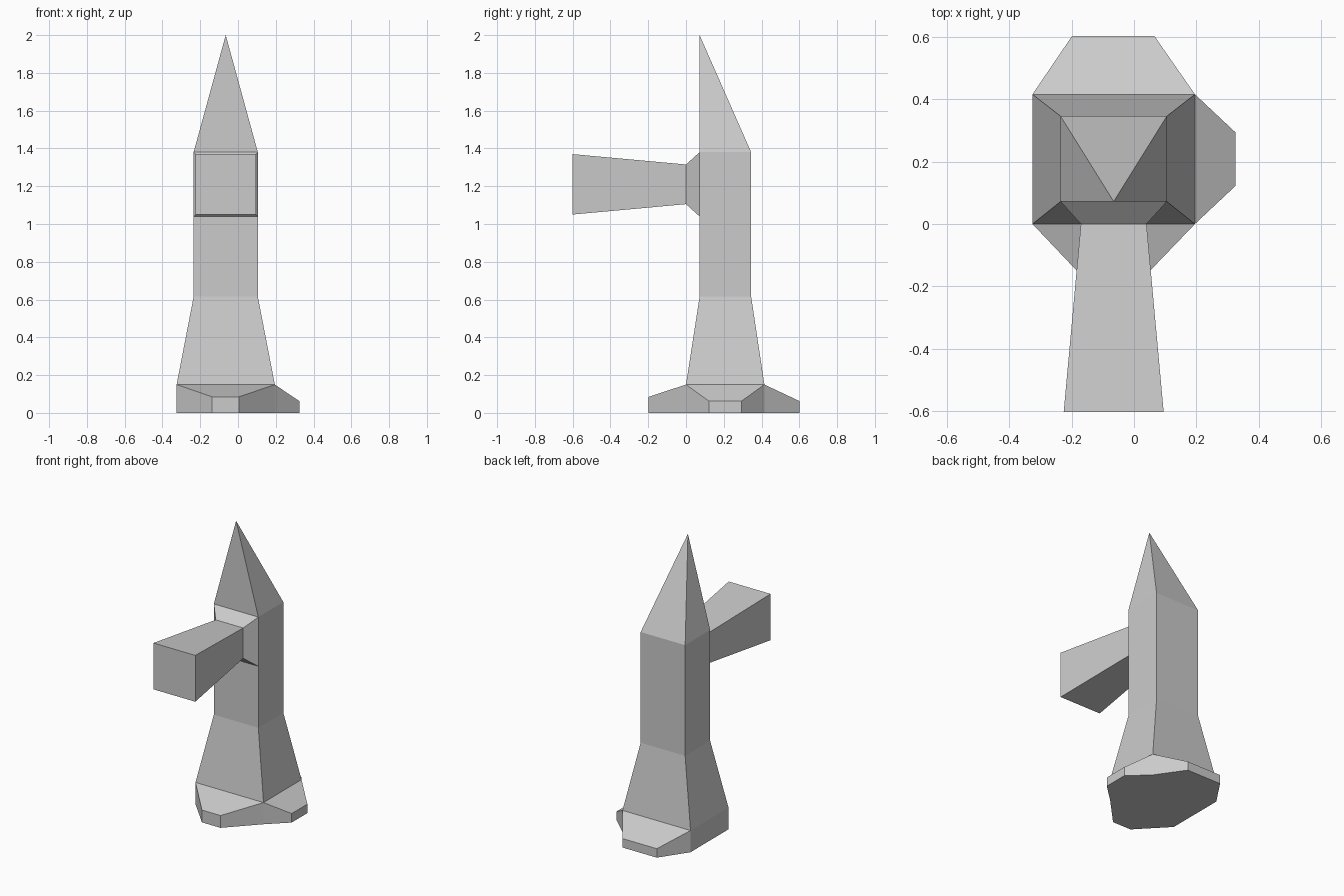
import bpy, bmesh
from mathutils import Vector

if "Cube" in bpy.data.objects:
    bpy.data.objects.remove(bpy.data.objects["Cube"])

bm = bmesh.new()


def fit(verts, lo, hi):
    """Remap verts from their own bounding box to the box lo..hi."""
    old = [v.co.copy() for v in verts]
    for axis in range(3):
        a = min(c[axis] for c in old)
        b = max(c[axis] for c in old)
        for v, c in zip(verts, old):
            t = (c[axis] - a) / (b - a) if b - a > 1e-6 else 0
            v.co[axis] = lo[axis] + t * (hi[axis] - lo[axis])


def face_at(point):
    p = Vector(point)
    return min(bm.faces, key=lambda f: (f.calc_center_median() - p).length)


def extrude(face, lo, hi):
    new = bmesh.ops.extrude_discrete_faces(bm, faces=[face])["faces"][0]
    fit(list(new.verts), lo, hi)
    return new


# Plinth block
cube = bmesh.ops.create_cube(bm, size=1)
fit(cube["verts"], (-0.325, 0, 0), (0.195, 0.415, 0.15))

# Flared base, shaft and pointed top
top = face_at((-0.065, 0.21, 0.15))
for z in (0.615, 1.04, 1.38):
    top = extrude(top, (-0.235, 0.072, z), (0.105, 0.345, z))
tip = (-0.065, 0.072, 2.0)
top = extrude(top, tip, tip)
bmesh.ops.remove_doubles(bm, verts=bm.verts[:], dist=1e-4)

# Front arm: narrow neck, then widening outward
arm = face_at((-0.065, 0.072, 1.21))
arm = extrude(arm, (-0.17, 0, 1.105), (0.04, 0, 1.315))
extrude(arm, (-0.225, -0.602, 1.05), (0.095, -0.602, 1.37))

# Tapered feet on the front, right and back
for centre, lo, hi in (
    ((-0.065, 0, 0.075), (-0.137, -0.198, 0), (0.005, -0.198, 0.085)),
    ((0.195, 0.21, 0.075), (0.325, 0.122, 0), (0.325, 0.293, 0.062)),
    ((-0.065, 0.415, 0.075), (-0.198, 0.602, 0), (0.065, 0.602, 0.062)),
):
    extrude(face_at(centre), lo, hi)

bmesh.ops.recalc_face_normals(bm, faces=bm.faces[:])
mesh = bpy.data.meshes.new("pointed_post")
bm.to_mesh(mesh)
bm.free()
bpy.context.collection.objects.link(bpy.data.objects.new("pointed_post", mesh))
